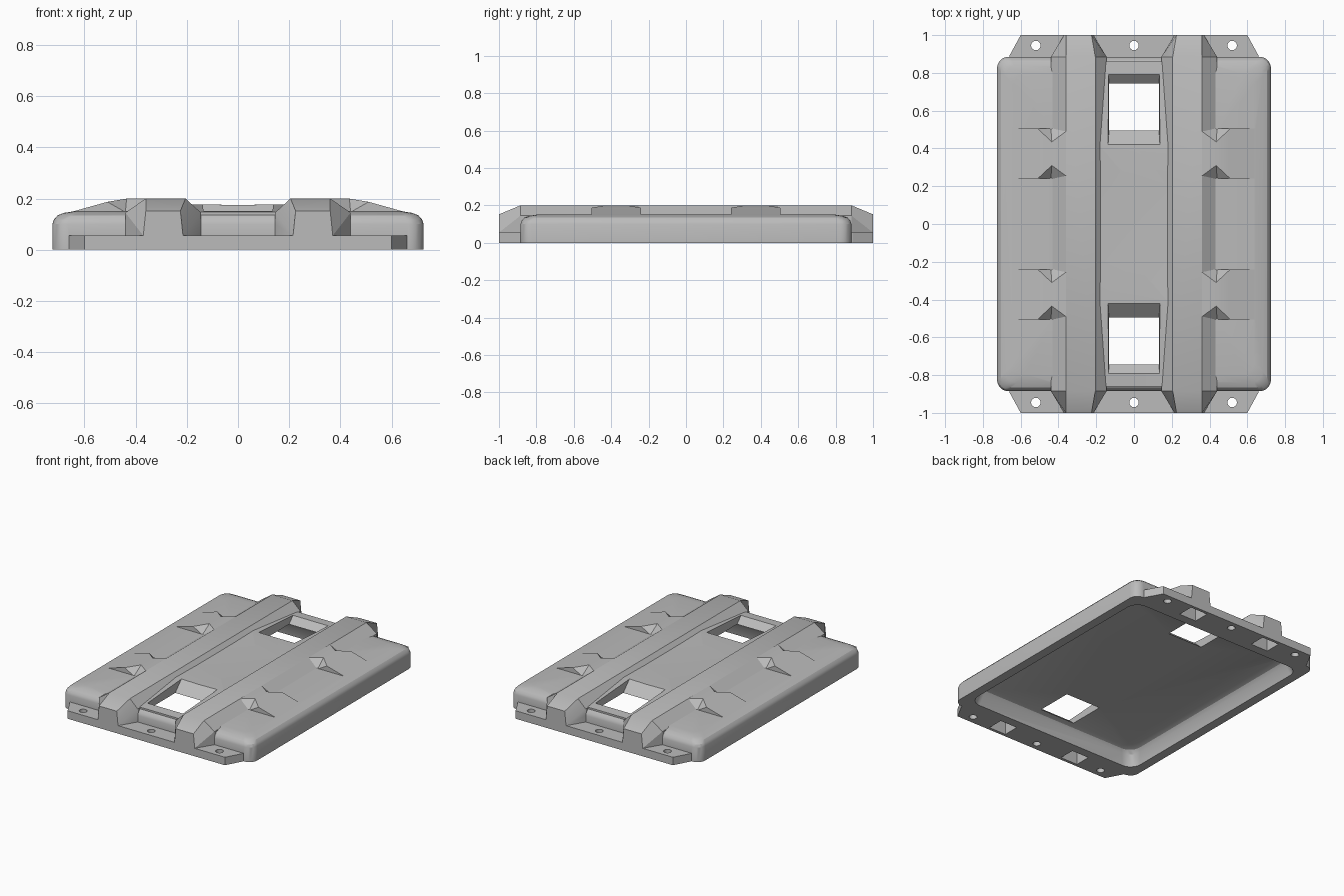
import bpy, bmesh, math

old = bpy.data.objects.get("Cube")
if old:
    bpy.data.objects.remove(old, do_unlink=True)

grey = bpy.data.materials.new("plain_grey")
grey.use_nodes = True
COLOUR = (0.5, 0.5, 0.5, 1)
grey.diffuse_color = COLOUR
grey.node_tree.nodes["Principled BSDF"].inputs["Base Color"].default_value = COLOUR


def make(name, verts, faces):
    """Closed mesh object with outward normals."""
    bm = bmesh.new()
    vs = [bm.verts.new(v) for v in verts]
    for f in faces:
        bm.faces.new([vs[i] for i in f])
    bmesh.ops.recalc_face_normals(bm, faces=bm.faces)
    me = bpy.data.meshes.new(name)
    bm.to_mesh(me)
    bm.free()
    me.materials.append(grey)
    ob = bpy.data.objects.new(name, me)
    bpy.context.collection.objects.link(ob)
    return ob


def loft(name, rings):
    """Bridge equal-length rings and cap both ends."""
    n = len(rings[0])
    faces = [list(range(n)), list(range((len(rings) - 1) * n, len(rings) * n))]
    for r in range(len(rings) - 1):
        for i in range(n):
            j = (i + 1) % n
            faces.append([r * n + i, r * n + j, (r + 1) * n + j, (r + 1) * n + i])
    return make(name, [v for ring in rings for v in ring], faces)


def round_rect(hx, hy, rad, z, steps=6):
    ring = []
    for k, (sx, sy) in enumerate([(1, 1), (-1, 1), (-1, -1), (1, -1)]):
        for s in range(steps + 1):
            a = math.pi / 2 * (k + s / steps)
            ring.append((sx * (hx - rad) + rad * math.cos(a),
                         sy * (hy - rad) + rad * math.sin(a), z))
    return ring


def rect(x0, x1, y0, y1, z):
    return [(x0, y0, z), (x1, y0, z), (x1, y1, z), (x0, y1, z)]


def combine(base, tool, operation):
    mod = base.modifiers.new(operation, 'BOOLEAN')
    mod.object = tool
    mod.operation = operation
    mod.solver = 'EXACT'
    bpy.context.view_layer.objects.active = base
    bpy.ops.object.modifier_apply(modifier=mod.name)
    bpy.data.objects.remove(tool, do_unlink=True)


# Main slab with a rolled top edge
HX, HY = 0.725, 0.885
slab = loft("panel_body", [
    round_rect(HX - i, HY - i, 0.06, z) for i, z in
    [(0, 0), (0, 0.1), (0.006, 0.118), (0.02, 0.134), (0.045, 0.144), (0.09, 0.151)]])

# End flanges
for s in (-1, 1):
    outline = [(-0.66, 0.84), (-0.66, 0.89), (-0.6, 1), (0.6, 1), (0.66, 0.89), (0.66, 0.84)]
    combine(slab, loft("flange", [[(x, s * y, z) for x, y in outline]
                                  for z in (0, 0.055)]), 'UNION')

# Raised saddle between the ridges
combine(slab, loft("saddle", [
    [(-0.19, y, 0.12), (0.19, y, 0.12), (0.19, y, z), (0, y, z - dip), (-0.19, y, z)]
    for y, z, dip in [(-0.86, 0.148, 0), (-0.42, 0.177, 0.002), (-0.2, 0.175, 0.006),
                      (0.2, 0.175, 0.006), (0.42, 0.177, 0.002), (0.86, 0.148, 0)]]), 'UNION')


# Long ridges, tapering over the flanges
def ridge_ring(y, s, foot, top, mid, high):
    pts = [(foot[0], 0), (foot[0], mid), (top[0], high),
           (top[1], high), (foot[1], mid), (foot[1], 0)]
    return [(s * x, y, z) for x, z in pts]


END = ((0.215, 0.37), (0.225, 0.36), 0.055, 0.152)
FULL = ((0.145, 0.44), (0.205, 0.36), 0.145, 0.2)
for s in (-1, 1):
    combine(slab, loft("ridge", [ridge_ring(-1, s, *END), ridge_ring(-0.885, s, *FULL),
                                 ridge_ring(0.885, s, *FULL), ridge_ring(1, s, *END)]), 'UNION')


# Sloping side wings with notched ends
def wing(s, y0, y1):
    verts = []
    for y, inward in ((y0, 0.07), (y1, -0.07)):
        verts += [(s * 0.34, y, 0.1), (s * 0.34, y, 0.1995), (s * 0.44, y, 0.147),
                  (s * 0.51, y, 0.187), (s * 0.65, y, 0.148), (s * 0.65, y, 0.1),
                  (s * 0.435, y + inward, 0.1995)]
    faces = []
    for o in (0, 7):
        faces += [[o + i for i in f] for f in
                  ([0, 1, 2, 3, 4, 5], [1, 2, 6], [2, 3, 6])]
    for a, b in ((0, 1), (1, 6), (6, 3), (3, 4), (4, 5), (5, 0)):
        faces.append([a, b, b + 7, a + 7])
    return make("wing", verts, faces)


for s in (-1, 1):
    for y0 in (-0.505, 0.24):
        combine(slab, wing(s, y0, y0 + 0.265), 'UNION')

# Hollow underside
combine(slab, loft("underside_cut", [
    round_rect(0.665 - i, 0.81 - i, 0.08, z) for i, z in
    [(0, -0.01), (0.02, 0.075), (0.035, 0.097), (0.065, 0.11)]]), 'DIFFERENCE')

for s in (-1, 1):
    # Tapered windows
    low = sorted((s * 0.495, s * 0.745))
    high = sorted((s * 0.405, s * 0.835))
    combine(slab, loft("window_cut", [rect(-0.132, 0.132, *low, 0.09),
                                      rect(-0.132, 0.132, *low, 0.11),
                                      rect(-0.138, 0.138, *high, 0.19)]), 'DIFFERENCE')
    # Bolt holes
    for x in (-0.52, 0, 0.52):
        combine(slab, loft("hole_cut", [
            [(x + 0.025 * math.cos(a * math.pi / 8), s * 0.945 + 0.025 * math.sin(a * math.pi / 8), z)
             for a in range(16)] for z in (-0.05, 0.1)]), 'DIFFERENCE')
    # Pockets under the ridge ends
    for x in (-0.292, 0.292):
        pocket = sorted((s * 0.87, s * 0.98))
        combine(slab, loft("pocket_cut", [rect(x - 0.065, x + 0.065, *pocket, z)
                                          for z in (-0.05, 0.12)]), 'DIFFERENCE')

bpy.ops.object.select_all(action='DESELECT')
slab.select_set(True)
bpy.context.view_layer.objects.active = slab
bpy.ops.object.shade_smooth_by_angle(angle=math.radians(25))
